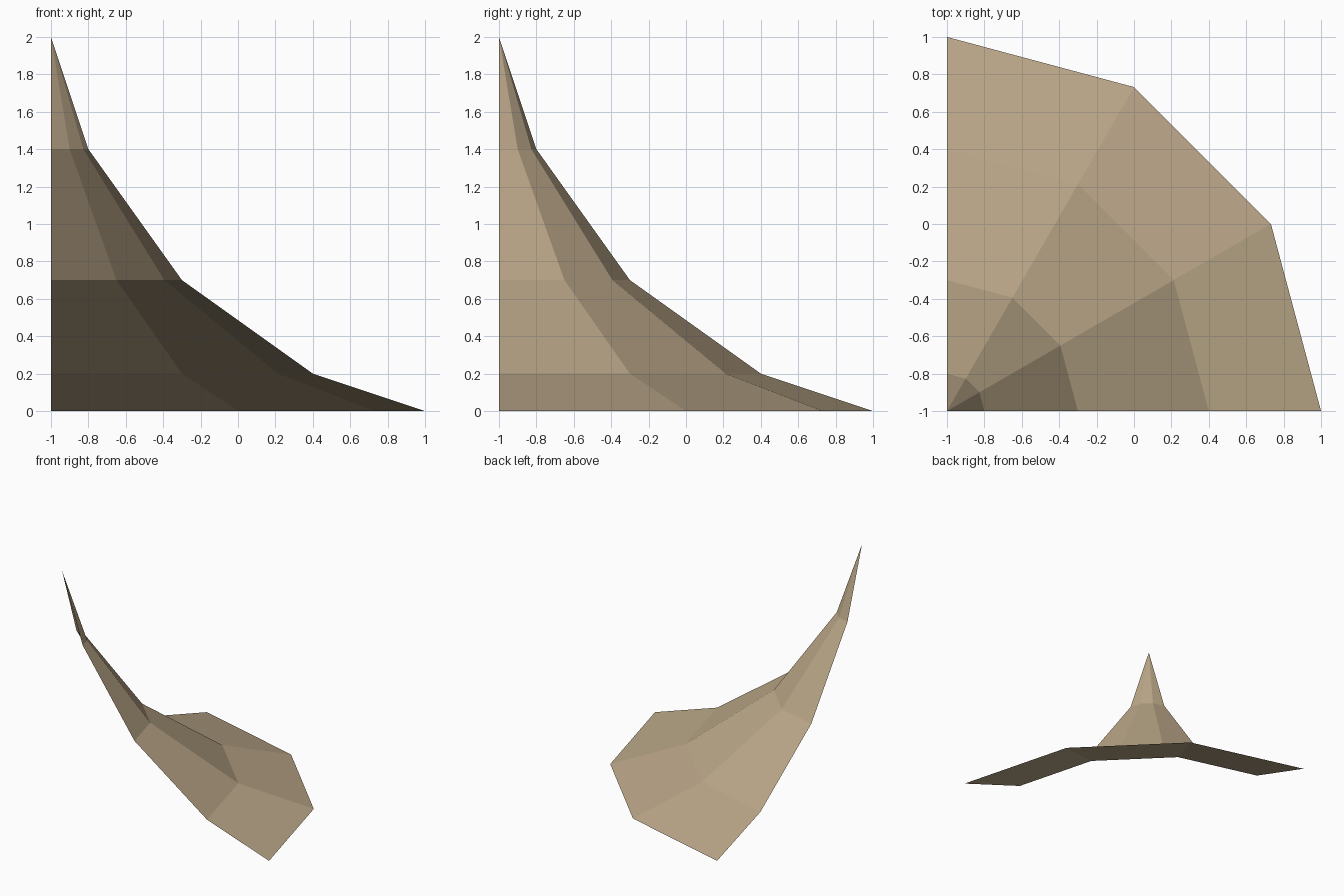
import bpy, bmesh
from math import radians
from mathutils import Vector

# Remove the default cube
cube = bpy.data.objects.get("Cube")
if cube:
    bpy.data.objects.remove(cube, do_unlink=True)

# Sandy stone colour
sand = bpy.data.materials.new("sand")
sand.use_nodes = True
colour = (0.50, 0.39, 0.25, 1.0)
sand.diffuse_color = colour
shader = next(n for n in sand.node_tree.nodes if n.type == "BSDF_PRINCIPLED")
shader.inputs["Base Color"].default_value = colour
shader.inputs["Roughness"].default_value = 0.9

# Flared slope profile (radius, height), swept a quarter turn around the corner
PROFILE = [(2.0, 0.0), (1.4, 0.2), (0.7, 0.7), (0.2, 1.4), (0.0, 2.0)]
CORNER = Vector((-1, -1, 0))

bm = bmesh.new()
verts = [bm.verts.new(CORNER + Vector((r, 0, z))) for r, z in PROFILE]
edges = [bm.edges.new(pair) for pair in zip(verts, verts[1:])]
bmesh.ops.spin(bm, geom=verts + edges, cent=CORNER, axis=(0, 0, 1),
               angle=radians(90), steps=3, use_duplicate=False)
bmesh.ops.remove_doubles(bm, verts=bm.verts[:], dist=0.0001)

# Face the open shell upwards and outwards
bm.normal_update()
bmesh.ops.reverse_faces(bm, faces=[f for f in bm.faces if f.normal.z < 0])

mesh = bpy.data.meshes.new("corner_slope")
bm.to_mesh(mesh)
bm.free()
mesh.materials.append(sand)
slope = bpy.data.objects.new("corner_slope", mesh)
bpy.context.collection.objects.link(slope)
